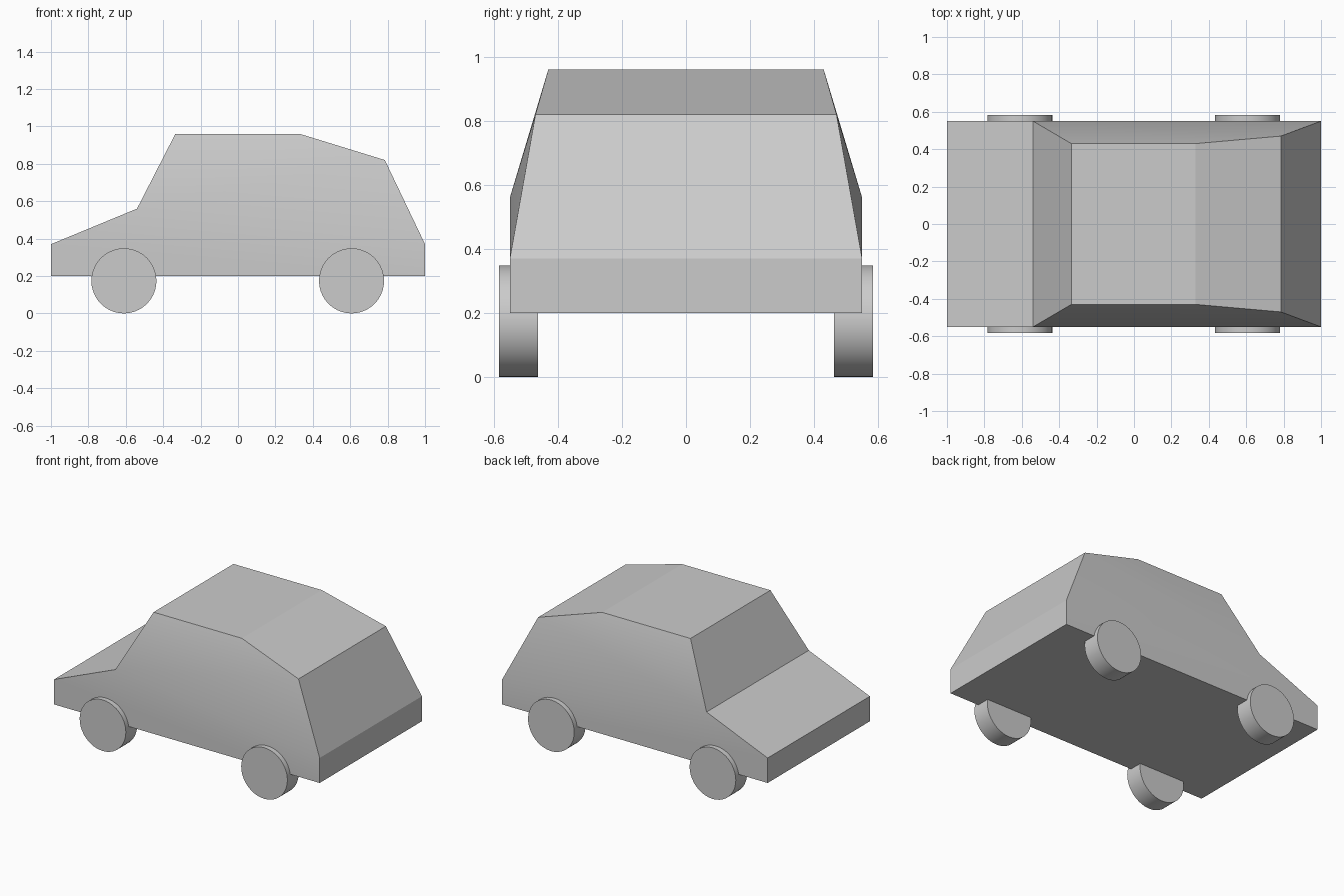
import bpy, bmesh, math

cube = bpy.data.objects.get("Cube")
if cube:
    bpy.data.objects.remove(cube, do_unlink=True)

grey = bpy.data.materials.new("plain grey")
grey.use_nodes = True
colour = (0.6, 0.6, 0.6, 1)
grey.diffuse_color = colour
grey.node_tree.nodes["Principled BSDF"].inputs["Base Color"].default_value = colour


def finish(obj, angle):
    obj.data.materials.append(grey)
    bpy.ops.object.select_all(action='DESELECT')
    obj.select_set(True)
    bpy.context.view_layer.objects.active = obj
    bpy.ops.object.shade_smooth_by_angle(angle=math.radians(angle))


# Body outline from nose to tail: length, height, half width
outline = [(-1, .2, .55), (-1, .37, .55), (-.54, .56, .55), (-.335, .96, .43),
           (.33, .96, .43), (.785, .82, .47), (1, .37, .55), (1, .2, .55)]
bm = bmesh.new()
near = [bm.verts.new((x, -w, z)) for x, z, w in outline]
far = [bm.verts.new((x, w, z)) for x, z, w in outline]

# Bonnet, screens, roof, ends and floor bridge the two sides
for i in range(len(outline)):
    j = (i + 1) % len(outline)
    bm.faces.new((near[i], near[j], far[j], far[i]))

# Each side: lower panel, tapering rear panel, leaning cabin panel
for side in (near, far):
    for panel in ((0, 1, 2, 6, 7), (2, 5, 6), (2, 3, 4, 5)):
        bm.faces.new([side[k] for k in panel])
bmesh.ops.recalc_face_normals(bm, faces=bm.faces)
mesh = bpy.data.meshes.new("car_body")
bm.to_mesh(mesh)
bm.free()
body = bpy.data.objects.new("car_body", mesh)
bpy.context.collection.objects.link(body)
finish(body, 15)

# Wheels
for end, x in (("nose", -.61), ("tail", .607)):
    for side, y in (("near", -.523), ("far", .523)):
        bpy.ops.mesh.primitive_cylinder_add(
            vertices=40, radius=.174, depth=.122,
            location=(x, y, .174), rotation=(math.pi / 2, 0, 0))
        wheel = bpy.context.object
        wheel.name = f"{end}_{side}_wheel"
        finish(wheel, 30)
